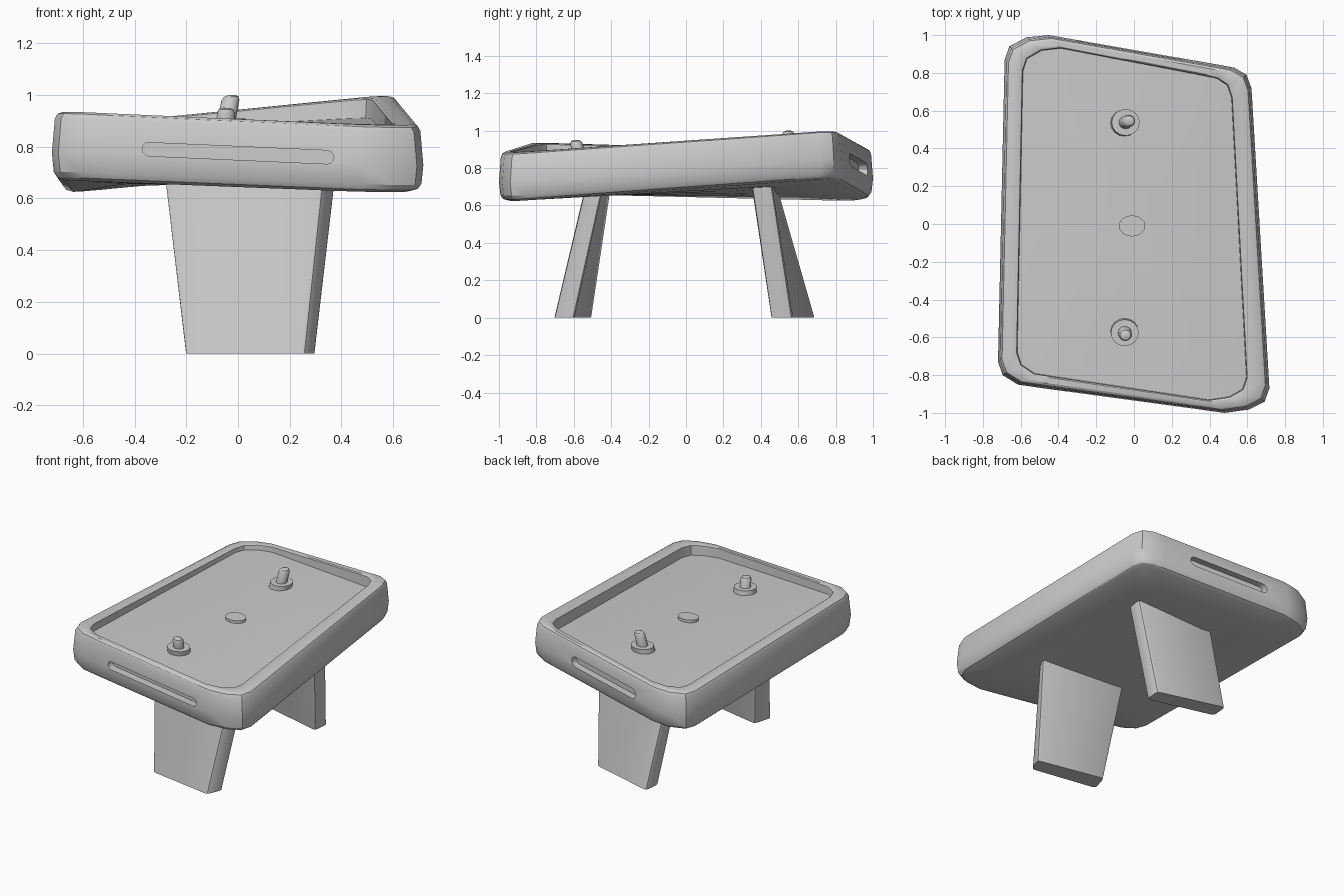
import bpy, bmesh, math
from mathutils import Vector

if "Cube" in bpy.data.objects:
    bpy.data.objects.remove(bpy.data.objects["Cube"])


def blend(x, y, fl, fr, bl, br):
    # bilinear height over the skewed table plan
    left, right = -0.70 - 0.022 * y, 0.67 - 0.06 * y
    u, v = (x - left) / (right - left), (y + 0.157 * x + 0.93) / 1.855
    return (1 - v) * ((1 - u) * fl + u * fr) + v * ((1 - u) * bl + u * br)


def height(x, y, t):
    # twisted slab: t=0 underside, t=1 rim
    return ((1 - t) * blend(x, y, .672, .612, .612, .752)
            + t * blend(x, y, .938, .872, .87, 1.008))


def field(x, y):
    # playing surface, less twisted than the rim
    return blend(x, y, .885, .80, .845, .925)


def loft(name, rings, smooth=30):
    bm = bmesh.new()
    loops = [[bm.verts.new(p) for p in r] for r in rings]
    n = len(loops[0])
    for a, b in zip(loops, loops[1:]):
        for i in range(n):
            j = (i + 1) % n
            bm.faces.new((a[i], a[j], b[j], b[i]))
    bm.faces.new(loops[0][::-1])
    bm.faces.new(loops[-1])
    bmesh.ops.recalc_face_normals(bm, faces=bm.faces)
    me = bpy.data.meshes.new(name)
    bm.to_mesh(me)
    bm.free()
    ob = bpy.data.objects.new(name, me)
    bpy.context.collection.objects.link(ob)
    activate(ob)
    if smooth:
        bpy.ops.object.shade_smooth_by_angle(angle=math.radians(smooth))
    return ob


def activate(ob):
    bpy.ops.object.select_all(action='DESELECT')
    ob.select_set(True)
    bpy.context.view_layer.objects.active = ob


# Table body: skewed rounded outline, swept up the side, over the rim and into the field
outline = [(-.50, -.867), (-.615, -.85), (-.695, -.80), (-.72, -.73),
           (-.685, .87), (-.66, .94), (-.57, .988), (-.45, 1.0),
           (.45, .843), (.53, .828), (.595, .79), (.622, .72),
           (.717, -.87), (.692, -.94), (.61, -.982), (.48, -1.0)]
FIELD = None
levels = [(0, .75, .75), (0, .4, .4), (0, .07, .05), (.04, .03, .022), (.12, .01, .008),
          (.4, 0, 0), (.9, .016, .010), (.97, .03, .018), (1, .055, .03),
          (1, .125, .06), (.98, .137, .067), (FIELD, .142, .07), (FIELD, .4, .4), (FIELD, .75, .75)]
rings = []
for t, sx, sy in levels:
    ring = []
    for x, y in outline:
        wide = 1.2 if x > 0 and sx < .2 and sx > .1 else 1   # wider rim on the right
        x, y = x * (1 - sx * wide), y * (1 - sy)
        ring.append((x, y, field(x, y) if t is FIELD else height(x, y, t)))
    rings.append(ring)
body = loft("table_body", rings)

# Goal slots in both end faces
for name, sign, y0, slope, cx, half, r, tm in (
        ("front", -1, -.932, -.136, 0, .345, .026, .5),
        ("back", 1, .922, -.172, -.02, .245, .033, .52)):
    section = []
    for end in (1, -1):
        for k in range(7):
            a = -math.pi / 2 + math.pi * k / 6
            section.append((cx + end * (half + r * math.cos(a)), end * r * math.sin(a)))
    ends = []
    for off in (.1, -.05):
        ring = []
        for x, dz in section:
            y = y0 + slope * x
            ring.append((x, y + sign * off, height(x, y, tm) + dz))
        ends.append(ring)
    cutter = loft(name + "_slot_cutter", ends, 0)
    cutter.hide_render = True
    activate(body)
    mod = body.modifiers.new("slot", 'BOOLEAN')
    mod.object, mod.operation, mod.solver = cutter, 'DIFFERENCE', 'EXACT'
    bpy.ops.object.modifier_apply(modifier=mod.name)
    bpy.data.objects.remove(cutter)
activate(body)
bpy.ops.object.shade_smooth_by_angle(angle=math.radians(30))


# Splayed, tapered panel legs with rounded edges
def round_corners(pts, r=.022):
    out = []
    for i, p in enumerate(pts):
        p = Vector(p)
        a = p + (Vector(pts[i - 1]) - p).normalized() * r
        b = p + (Vector(pts[(i + 1) % 4]) - p).normalized() * r
        out += [a, a * .25 + p * .5 + b * .25, b]
    return out


legs = {"front_leg": ([(-.207, -.63), (.26, -.707), (.303, -.60), (-.17, -.503)],
                      [(-.295, -.50), (.338, -.53), (.39, -.435), (-.26, -.395)]),
        "back_leg": ([(-.19, .57), (.27, .452), (.28, .567), (-.18, .692)],
                     [(-.25, .375), (.34, .345), (.35, .455), (-.235, .475)])}
for name, (foot, top) in legs.items():
    loft(name, [round_corners([(x, y, 0) for x, y in foot]),
                round_corners([(x, y, .74) for x, y in top])])


# Puck and mallets: lathed profiles sitting on the sloping field
def turned(name, cx, cy, profile, squash=1.0, lean=(0, 0), n=16):
    rings = []
    for r, h in profile:
        ring = []
        for k in range(n):
            a = 2 * math.pi * k / n
            x = cx + r * math.cos(a) + lean[0] * h
            y = cy + r * squash * math.sin(a) + lean[1] * h
            ring.append((x, y, field(x, y) + h))
        rings.append(ring)
    return loft(name, rings, 35)


turned("puck", -.01, -.01, [(.07, -.01), (.07, .02)], .8)
for name, cy, top, lean in (("front_mallet", -.57, .098, (.05, -.2)),
                            ("back_mallet", .535, .123, (.2, .1))):
    turned(name, -.05, cy, [(.074, -.01), (.074, .03), (.036, .03),
                            (.035, top - .02), (.028, top - .006), (.013, top)], .95, lean)
